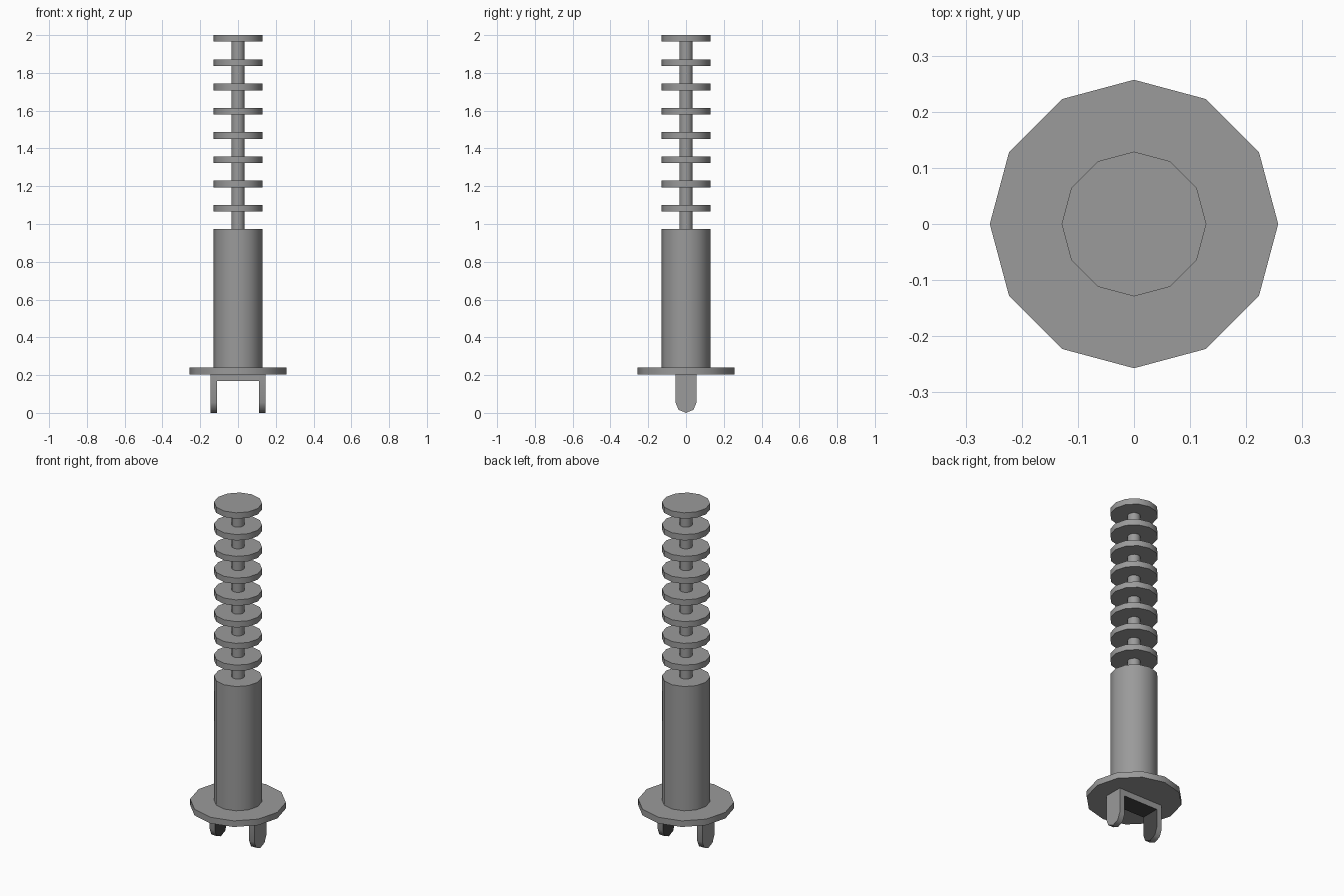
import bpy, bmesh, math

if "Cube" in bpy.data.objects:
    bpy.data.objects.remove(bpy.data.objects["Cube"])

SIDES = 12


def material(name, value):
    mat = bpy.data.materials.new(name)
    mat.diffuse_color = (value, value, value, 1)
    mat.use_nodes = True
    mat.node_tree.nodes["Principled BSDF"].inputs["Base Color"].default_value = mat.diffuse_color
    return mat


grey = material("mid_grey", 0.325)
dark = material("dark_grey", 0.06)


def finish(obj, name, dark_dir=None):
    """Name, colour and shade a part; faces pointing along dark_dir turn dark."""
    obj.name = name
    obj.data.materials.append(grey)
    if dark_dir:
        obj.data.materials.append(dark)
        for p in obj.data.polygons:
            if sum(a * b for a, b in zip(p.normal, dark_dir)) > 0.95:
                p.material_index = 1
    bpy.ops.object.select_all(action='DESELECT')
    obj.select_set(True)
    bpy.context.view_layer.objects.active = obj
    bpy.ops.object.shade_smooth_by_angle(angle=math.radians(50))
    return obj


def cylinder(name, radius, z0, z1):
    bpy.ops.mesh.primitive_cylinder_add(vertices=SIDES, radius=radius, depth=z1 - z0,
                                        location=(0, 0, (z0 + z1) / 2))
    return finish(bpy.context.object, name)


# Main column: flange, thick body, thin core rod
cylinder("base_flange", 0.257, 0.204, 0.24)
cylinder("body", 0.129, 0.24, 0.974)
cylinder("core_rod", 0.035, 0.974, 1.968)

# Evenly spaced insulator discs, the last one capping the rod
for i in range(8):
    top = 2.0 - 0.1285 * (7 - i)
    cylinder(f"disc_{i + 1}", 0.129, top - 0.035, top)

# Mounting bracket: cross plate with two round-ended lugs, dark on the inside
HALF_Y, OUTER, INNER = 0.056, 0.146, 0.112
bpy.ops.mesh.primitive_cube_add(size=1, location=(0, 0, 0.186))
plate = bpy.context.object
plate.scale = (2 * INNER, 2 * HALF_Y, 0.036)
finish(plate, "bracket_plate", (0, 0, -1))

outline = [(-HALF_Y, 0.204)]
for k in range(5):
    a = math.pi + k * math.pi / 4
    outline.append((HALF_Y * math.cos(a), HALF_Y + HALF_Y * math.sin(a)))
outline.append((HALF_Y, 0.204))

for side, x0, inward in (("left", -OUTER, 1), ("right", INNER, -1)):
    bm = bmesh.new()
    face = bm.faces.new([bm.verts.new((x0, y, z)) for y, z in outline])
    ext = bmesh.ops.extrude_face_region(bm, geom=[face])
    verts = [g for g in ext["geom"] if isinstance(g, bmesh.types.BMVert)]
    bmesh.ops.translate(bm, verts=verts, vec=(OUTER - INNER, 0, 0))
    if face.is_valid and len(bm.faces) == len(outline) + 1:
        bm.faces.new(list(face.verts))
    bmesh.ops.recalc_face_normals(bm, faces=bm.faces)
    mesh = bpy.data.meshes.new(f"{side}_lug")
    bm.to_mesh(mesh)
    bm.free()
    lug = bpy.data.objects.new(f"{side}_lug", mesh)
    bpy.context.collection.objects.link(lug)
    finish(lug, f"{side}_lug", (inward, 0, 0))
